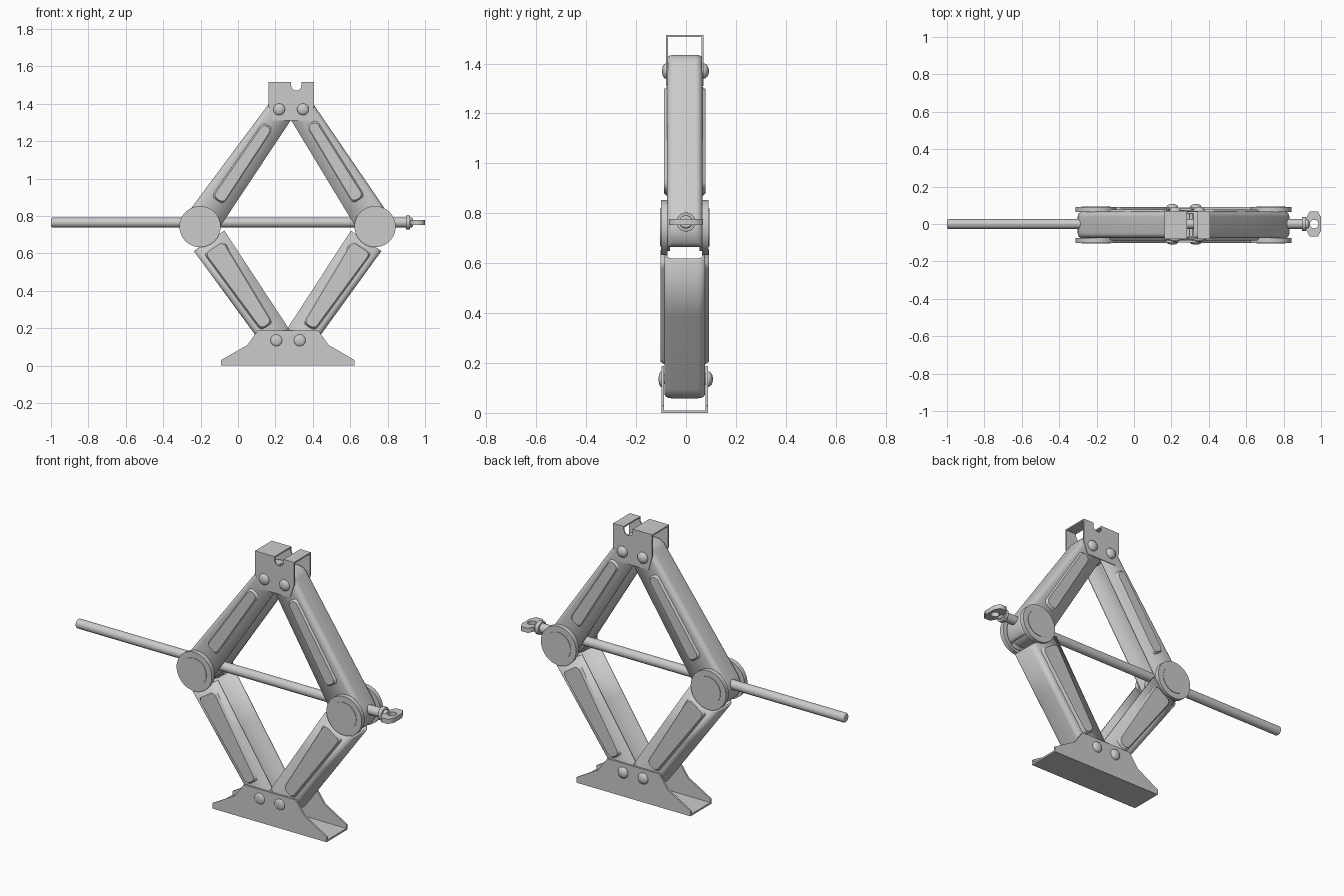
import bpy, bmesh
from math import sin, cos, pi, sqrt
from mathutils import Vector

if "Cube" in bpy.data.objects:
    bpy.data.objects.remove(bpy.data.objects["Cube"])

C = -0.005                      # y of the jack's middle plane
ROD_Z = 0.765


def finish(ob, angle=0.6):
    bpy.ops.object.select_all(action='DESELECT')
    ob.select_set(True)
    bpy.context.view_layer.objects.active = ob
    bpy.ops.object.shade_smooth_by_angle(angle=angle)
    return ob


def mesh(name, verts, faces, angle=0.6):
    me = bpy.data.meshes.new(name)
    me.from_pydata([tuple(v) for v in verts], [], faces)
    bm = bmesh.new()
    bm.from_mesh(me)
    bmesh.ops.recalc_face_normals(bm, faces=bm.faces)
    bm.to_mesh(me)
    bm.free()
    ob = bpy.data.objects.new(name, me)
    bpy.context.collection.objects.link(ob)
    return finish(ob, angle)


def two_loops(name, a, b):
    """Closed solid between two matching outlines."""
    n = len(a)
    faces = [[i, (i + 1) % n, n + (i + 1) % n, n + i] for i in range(n)]
    return mesh(name, a + b, faces + [list(range(n)), list(range(n, 2 * n))])


def plate(name, pts, y0, y1):
    return two_loops(name, [Vector((x, y0, z)) for x, z in pts],
                     [Vector((x, y1, z)) for x, z in pts])


def cyl(name, axis, a, b, u, v, r, seg=32, bevel=0.0):
    """Cylinder from a to b along 'x' or 'y', u/v are the other two coordinates."""
    m = (a + b) / 2
    loc, rot = ((m, u, v), (0, pi / 2, 0)) if axis == 'x' else ((u, m, v), (pi / 2, 0, 0))
    bpy.ops.mesh.primitive_cylinder_add(vertices=seg, radius=r, depth=b - a, location=loc, rotation=rot)
    ob = bpy.context.object
    ob.name = name
    if bevel:
        mod = ob.modifiers.new("round", 'BEVEL')
        mod.width, mod.segments = bevel, 3
    return finish(ob)


def circle(x, z, r, n=40):
    return [(x + r * cos(2 * pi * i / n), z + r * sin(2 * pi * i / n)) for i in range(n)]


def rounded(corners, r, k=5):
    """Round the corners of a polygon with quadratic arcs."""
    out, P = [], [Vector(c) for c in corners]
    for i, p in enumerate(P):
        a = p + (P[i - 1] - p).normalized() * r
        b = p + (P[(i + 1) % len(P)] - p).normalized() * r
        for j in range(k + 1):
            t = j / k
            out.append(a * (1 - t) ** 2 + p * (2 * t * (1 - t)) + b * t * t)
    return out


def arm(name, pivot, end, outer, inner, h, pad, start, wrap):
    """Folded channel arm, open towards the inside, with an embossed panel on each side."""
    p, e = Vector((pivot[0], 0, pivot[1])), Vector((end[0], 0, end[1]))
    L = (e - p).length
    d = (e - p) / L
    nrm = Vector((-d.z, 0, d.x))
    if nrm.x * (0.265 - pivot[0]) > 0:          # the web lies away from the middle
        nrm = -nrm
    at = lambda s, n, y: p + d * s + nrm * n + Vector((0, C + y, 0))
    tk = 0.012
    hh = h - tk / 2
    stations = []
    if wrap:                                    # web curls around the pivot
        stations += [-outer[0] * cos(pi / 2 * i / 8) for i in range(1, 8)]
    stations += [start, L * 0.5, L]
    stations += [L + outer[1] * sin(pi / 2 * i / 9) for i in range(1, 9)]
    verts, m = [], 0
    for s in stations:
        t = min(max(s / L, 0), 1)
        k = 1.0
        if s < 0:
            k = sqrt(max(0, 1 - (s / outer[0]) ** 2))
        elif s > L:
            k = sqrt(max(0, 1 - ((s - L) / outer[1]) ** 2))
        no = (outer[0] + (outer[1] - outer[0]) * t) * k - tk / 2
        ni = -(inner[0] + (inner[1] - inner[0]) * t) * k
        r = min(0.022, (no - ni) * 0.4)
        sec = [(ni, hh)]
        sec += [(no - r + r * sin(a * pi / 10), hh - r + r * cos(a * pi / 10)) for a in range(6)]
        sec += [(n, -y) for n, y in reversed(sec)]
        m = len(sec)
        verts += [at(s, n, y) for n, y in sec]
    faces = [[i * m + j, i * m + j + 1, (i + 1) * m + j + 1, (i + 1) * m + j]
             for i in range(len(stations) - 1) for j in range(m - 1)]
    ob = mesh(name, verts, faces)
    mod = ob.modifiers.new("sheet", 'SOLIDIFY')
    mod.thickness, mod.offset = tk, 0
    s0, s1, w0, w1, top = pad
    quad = lambda g: rounded([(s0 + g, -w0 + g), (s1 - g, -w1 + g), (s1 - g, w1 - g), (s0 + g, w0 - g)], 0.028)
    for side, sg in (("front", -1), ("back", 1)):
        two_loops(name + "_panel_" + side,
                  [at(q.x, q.y, sg * (h - 0.004)) for q in quad(0)],
                  [at(q.x, q.y, sg * top) for q in quad(0.01)])


def rivet(name, x, z, half, out_front, out_back):
    cyl(name + "_shaft", 'y', C - half, C + half, x, z, 0.02, 20)
    for side, y, hgt in (("front", C - half, out_front), ("back", C + half, out_back)):
        bpy.ops.mesh.primitive_uv_sphere_add(segments=24, ring_count=12, radius=1, location=(x, y, z))
        ob = bpy.context.object
        ob.name = name + "_head_" + side
        ob.scale = (0.031, hgt, 0.031)
        finish(ob, 1.0)


# Arms, pivots and rivets, left then right
sides = (("left", -0.203, 0.205, 0.22), ("right", 0.733, 0.33, 0.347))
for side, px, bx, tx in sides:
    pz = 0.743
    arm("upper_arm_" + side, (px, pz), (tx, 1.37), (0.097, 0.062), (0.09, 0.084),
        0.071, (0.165, 0.655, 0.042, 0.036, 0.083), 0.0, True)
    arm("lower_arm_" + side, (px, pz), (bx, 0.135), (0.104, 0.074), (0.097, 0.09),
        0.081, (0.125, 0.645, 0.066, 0.042, 0.097), 0.09, False)
    for s, sg in (("front", -1), ("back", 1)):
        a, b = sorted((C + sg * 0.07, C + sg * 0.096))
        plate("pivot_lug_%s_%s" % (side, s), circle(px, pz, 0.11), a, b)
    cyl("trunnion_" + side, 'y', C - 0.099, C + 0.099, px, pz, 0.077, 40)
    rivet("base_rivet_" + side, bx, 0.135, 0.094, 0.011, 0.019)
    rivet("top_rivet_" + side, tx, 1.37, 0.075, 0.016, 0.022)

# Base channel
base = [(-0.09, 0), (-0.09, 0.03), (0.05, 0.11), (0.105, 0.187), (0.43, 0.187),
        (0.485, 0.11), (0.622, 0.03), (0.622, 0)]
plate("base_side_front", base, C - 0.094, C - 0.084)
plate("base_side_back", base, C + 0.084, C + 0.094)
plate("base_floor", [(-0.09, 0), (0.622, 0), (0.622, 0.01), (-0.09, 0.01)], C - 0.09, C + 0.09)

# Top saddle: notched side plates joined by two top plates
nx, nw, nz = 0.312, 0.028, 1.498
notch = [(nx + nw * cos(i * pi / 10), nz - nw * sin(i * pi / 10)) for i in range(11)]
saddle = ([(0.162, 1.515), (0.162, 1.395), (0.185, 1.31), (0.38, 1.31), (0.406, 1.385), (0.406, 1.515),
           (nx + nw, 1.515)] + notch + [(nx - nw, 1.515)])
plate("saddle_side_front", saddle, C - 0.075, C - 0.068)
plate("saddle_side_back", saddle, C + 0.068, C + 0.075)
for side, x0, x1 in (("left", 0.162, nx - nw), ("right", nx + nw, 0.406)):
    plate("saddle_top_" + side, [(x0, 1.507), (x1, 1.507), (x1, 1.515), (x0, 1.515)], C - 0.072, C + 0.072)

# Screw rod with collar and drive eye
cyl("screw_rod", 'x', -1.0, 0.935, C + 0.005, ROD_Z, 0.026, 28, 0.008)
cyl("rod_collar", 'x', 0.898, 0.92, C + 0.005, ROD_Z, 0.038, 28, 0.003)
cu = bpy.data.curves.new("drive_eye", 'CURVE')
cu.dimensions, cu.fill_mode, cu.extrude = '2D', 'BOTH', 0.013
octagon = [(0.923, -0.036), (0.94, -0.068), (0.983, -0.068), (1.0, -0.036),
           (1.0, 0.036), (0.983, 0.068), (0.94, 0.068), (0.923, 0.036)]
for loop in (octagon, circle(0.963, 0, 0.023, 24)):
    sp = cu.splines.new('POLY')
    sp.points.add(len(loop) - 1)
    for pt, (x, y) in zip(sp.points, loop):
        pt.co = (x, y, 0, 1)
    sp.use_cyclic_u = True
eye = bpy.data.objects.new("drive_eye", cu)
eye.location = (0, 0, ROD_Z)
bpy.context.collection.objects.link(eye)
bpy.ops.object.select_all(action='DESELECT')
eye.select_set(True)
bpy.context.view_layer.objects.active = eye
bpy.ops.object.convert(target='MESH')
